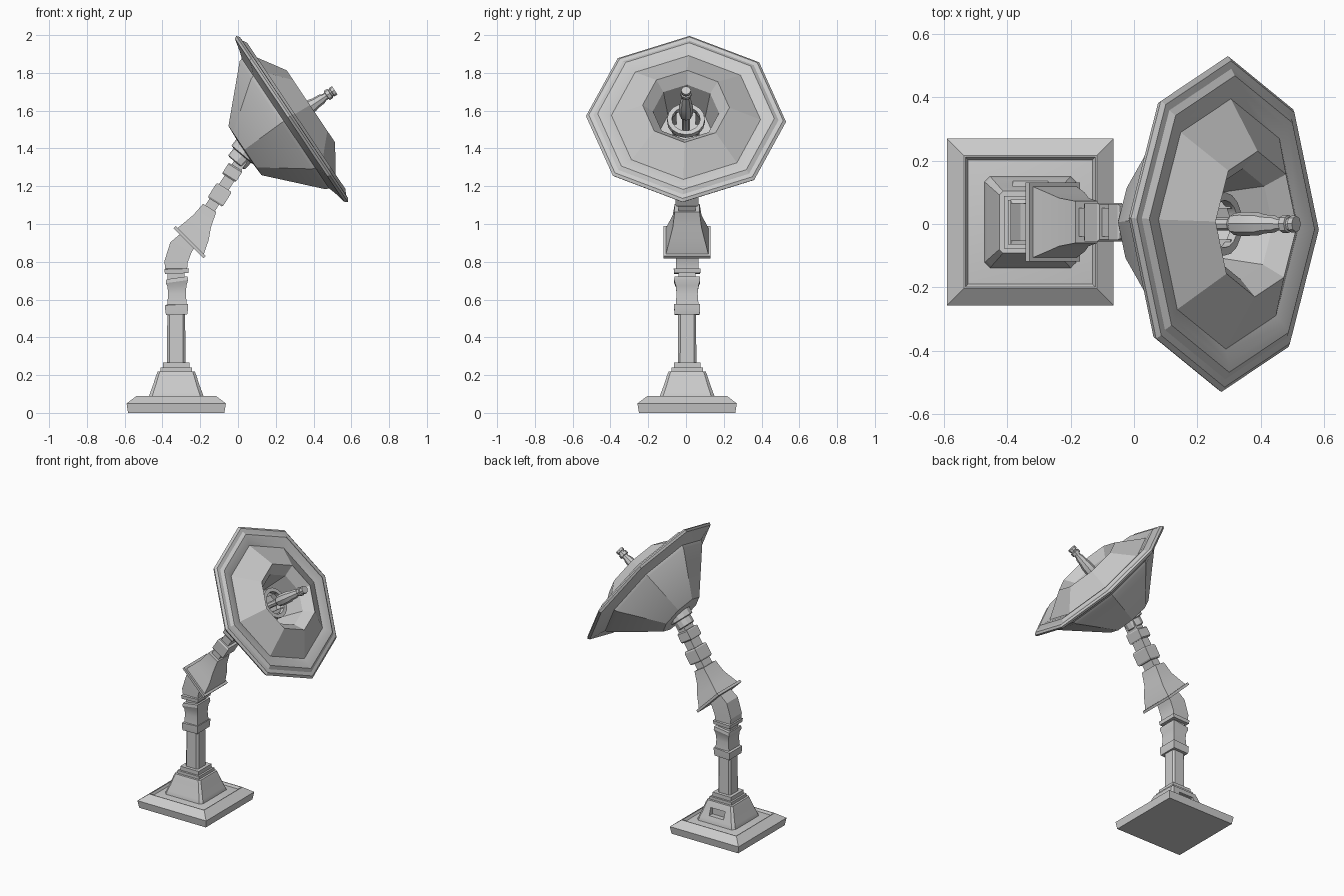
import bpy, bmesh, math
from mathutils import Vector

if "Cube" in bpy.data.objects:
    bpy.data.objects.remove(bpy.data.objects["Cube"])

Y0 = 0.006          # the stand sits slightly off the y axis
BX = -0.327         # centre of the stand in x


def finish(name, rings, closed=False, angle=25):
    """Skin a list of vertex rings; cap both ends, or join last to first."""
    bm = bmesh.new()
    vr = [[bm.verts.new(p) for p in ring] for ring in rings]
    n = len(vr[0])
    pairs = list(zip(vr, vr[1:])) + ([(vr[-1], vr[0])] if closed else [])
    for a, b in pairs:
        for i in range(n):
            j = (i + 1) % n
            bm.faces.new((a[i], a[j], b[j], b[i]))
    if not closed:
        bm.faces.new(vr[0])
        bm.faces.new(vr[-1])
    bmesh.ops.recalc_face_normals(bm, faces=bm.faces)
    me = bpy.data.meshes.new(name)
    bm.to_mesh(me)
    bm.free()
    ob = bpy.data.objects.new(name, me)
    bpy.context.collection.objects.link(ob)
    bpy.ops.object.select_all(action='DESELECT')
    ob.select_set(True)
    bpy.context.view_layer.objects.active = ob
    bpy.ops.object.shade_smooth_by_angle(angle=math.radians(angle))
    return ob


def loft(name, sections, cut=0.0):
    """Box sections (x, z, half_u, half_y, axis elevation); cut chamfers corners."""
    rings = []
    for x, z, hu, hy, e in sections:
        e = math.radians(e)
        u, y = Vector((math.sin(e), 0, -math.cos(e))), Vector((0, 1, 0))
        c, k = Vector((x, Y0, z)), 1 - cut
        if cut:
            pts = [(1, -k), (1, k), (k, 1), (-k, 1), (-1, k), (-1, -k), (-k, -1), (k, -1)]
        else:
            pts = [(1, -1), (1, 1), (-1, 1), (-1, -1)]
        rings.append([c + u * hu * a + y * hy * b for a, b in pts])
    return finish(name, rings)


def lathe(name, origin, elev, profile, sides=8, closed=False):
    """Revolve (t along axis, radius) about a tilted axis in the xz plane."""
    e = math.radians(elev)
    a, u = Vector((math.cos(e), 0, math.sin(e))), Vector((-math.sin(e), 0, math.cos(e)))
    y, o = Vector((0, 1, 0)), Vector(origin)
    rings = []
    for t, r in profile:
        ring = []
        for i in range(sides):
            g = math.radians(2) + 2 * math.pi * i / sides
            ring.append(o + a * t + (u * math.cos(g) + y * math.sin(g)) * r)
        rings.append(ring)
    return finish(name, rings, closed)


def tower(name, profile, cut=0.0):
    """Upright square part from (z, half width) pairs."""
    return loft(name, [(BX, z, h, h, 90) for z, h in profile], cut)


# Square plinth with a sunken border
tower("base_plinth", [(0, .255), (.05, .263), (.09, .21), (.09, .205),
                      (.075, .196), (.086, .14)])

# Flared pedestal with a slot in its back face
pedestal = tower("pedestal", [(.07, .146), (.09, .144), (.11, .137), (.15, .122),
                              (.2, .106), (.22, .098)], cut=.12)
bpy.ops.mesh.primitive_cube_add(size=1, location=(BX, Y0 + .125, .155))
cutter = bpy.context.object
cutter.name = "slot_cutter"
cutter.scale = (.11, .06, .05)
cutter.hide_render = True
cutter.hide_set(True)
slot = pedestal.modifiers.new("slot", 'BOOLEAN')
slot.operation = 'DIFFERENCE'
slot.object = cutter

# Stepped collar, column and the two flared column clamps
tower("column_collar", [(.21, .083), (.24, .083), (.24, .07), (.267, .07), (.267, .05)])
tower("column", [(.26, .049), (.54, .047)], cut=.25)
loft("column_clamp", [(-.325, .52, .056, .066, 92), (-.325, .54, .06, .068, 94),
                      (-.325, .573, .061, .069, 94), (-.323, .575, .051, .06, 90),
                      (-.323, .63, .047, .056, 90), (-.323, .67, .05, .06, 94),
                      (-.323, .695, .059, .069, 98), (-.323, .715, .057, .067, 98)])
tower("knuckle_neck", [(.70, .045), (.75, .045)])

# Bent knuckle joining column and arm
loft("knuckle", [(-.325, .738, .062, .069, 92), (-.325, .762, .065, .071, 92),
                 (-.327, .765, .058, .06, 90), (-.328, .80, .062, .06, 88),
                 (-.302, .877, .062, .06, 65), (-.235, .95, .045, .055, 55)])

# Tapered socket with its wide flange
loft("arm_socket", [(-.262, .898, .113, .125, 45), (-.25, .91, .113, .125, 45),
                    (-.25, .91, .098, .112, 45), (-.215, .965, .078, .093, 50),
                    (-.19, 1.015, .057, .076, 55), (-.15, 1.085, .041, .066, 58)])

# Arm: slim core with two blocks
loft("arm_core", [(-.17, 1.05, .03, .045, 57), (.03, 1.357, .03, .045, 57)])
for i, (x, z, h, l) in enumerate([(-.097, 1.155, .047, .046), (-.03, 1.273, .043, .034)]):
    c, s = math.cos(math.radians(58)), math.sin(math.radians(58))
    loft("arm_block_%d" % (i + 1),
         [(x + c * l * k, z + s * l * k, h * w, (h + .014) * w, 58)
          for k, w in [(-1, .9), (-.8, 1), (.8, 1), (1, .9)]])

# Round hub behind the dish
lathe("dish_hub", (.0, Y0, 1.335), 50, [(-.015, .05), (-.01, .058), (.035, .06),
                                        (.04, .078), (.085, .08), (.09, .06)], 12)

# Octagonal dish: back bowl, lip, front cone and central well
DISH, TILT = (.286, 0, 1.556), 33.9
lathe("dish_shell", DISH, TILT,
      [(-.305, .06), (-.30, .157), (-.06, .408), (-.042, .415), (-.03, .452),
       (-.014, .522), (0, .53), (.012, .515), (.014, .49), (.028, .468),
       (.026, .44), (.014, .395), (.12, .23), (.065, .175), (-.12, .14), (-.13, .03)])

# Ring and spokes inside the well
lathe("well_ring", DISH, TILT, [(-.03, .075), (-.03, .1), (0, .1), (0, .075)], 16, True)
for i in range(4):
    bpy.ops.mesh.primitive_cube_add(size=1)
    ob = bpy.context.object
    ob.name = "well_spoke_%d" % (i + 1)
    e, g = math.radians(TILT), math.radians(45 + 90 * i)
    a, u = Vector((math.cos(e), 0, math.sin(e))), Vector((-math.sin(e), 0, math.cos(e)))
    d = u * math.cos(g) + Vector((0, 1, 0)) * math.sin(g)
    ob.location = Vector(DISH) + a * -.07 + d * .085
    ob.scale = (.022, .022, .12)
    ob.rotation_mode = 'QUATERNION'
    ob.rotation_quaternion = a.to_track_quat('Z', 'Y')

# Feed horn on the dish axis
lathe("feed_horn", DISH, TILT,
      [(-.14, .03), (-.1, .02), (.02, .02), (.035, .034), (.07, .038), (.13, .036),
       (.15, .03), (.19, .027), (.205, .02), (.22, .02), (.222, .029), (.243, .029),
       (.245, .022), (.253, .022), (.255, .027), (.272, .026)], 8)
